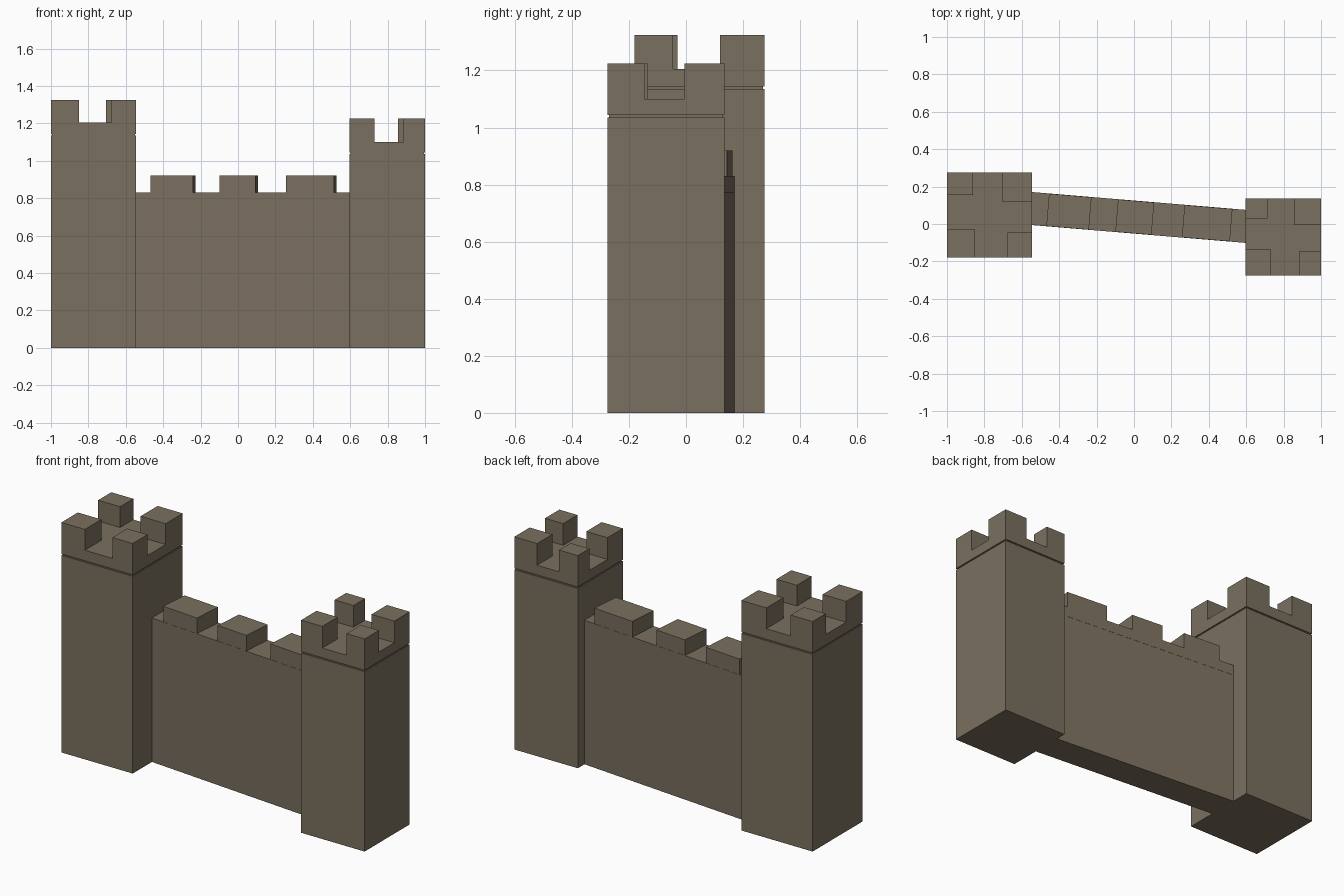
import bpy
import math
from mathutils import Matrix, Vector

default = bpy.data.objects.get("Cube")
if default:
    bpy.data.objects.remove(default, do_unlink=True)

stone = bpy.data.materials.new("brown_stone")
stone.use_nodes = True
STONE_COLOUR = (0.195, 0.16, 0.113, 1)
stone.diffuse_color = STONE_COLOUR
stone.node_tree.nodes["Principled BSDF"].inputs["Base Color"].default_value = STONE_COLOUR


def block(name, low, high, frame=Matrix()):
    """Box between two corners, placed in an optional frame."""
    low, high = Vector(low), Vector(high)
    bpy.ops.mesh.primitive_cube_add(size=1)
    obj = bpy.context.object
    obj.name = name
    size = Matrix.Diagonal((*(high - low), 1))
    obj.data.transform(Matrix.Translation((low + high) / 2) @ size)
    obj.matrix_world = frame
    obj.data.materials.append(stone)
    return obj


def tower(name, x0, x1, y0, y1, joint, deck, top, merlons):
    """Square tower: shaft, recessed joint, parapet slab and corner merlons."""
    groove, inset = 0.004, 0.006
    block(name + "_shaft", (x0, y0, 0), (x1, y1, joint - groove))
    block(name + "_joint", (x0 + inset, y0 + inset, joint - 0.02),
          (x1 - inset, y1 - inset, joint + 0.02))
    block(name + "_parapet", (x0, y0, joint + groove), (x1, y1, deck))
    for corner, (w, d) in merlons.items():
        mx = x0 if "right" in corner else x1 - w
        my = y0 if "front" in corner else y1 - d
        block(f"{name}_merlon_{corner}", (mx, my, deck), (mx + w, my + d, top))


# Towers, each merlon given as width and depth
tower("right_tower", -1, -0.545, -0.18, 0.275, 1.14, 1.205, 1.325, {
    "back_right": (0.14, 0.12), "back_left": (0.16, 0.155),
    "front_right": (0.15, 0.15), "front_left": (0.13, 0.135)})
tower("left_tower", 0.595, 1, -0.275, 0.135, 1.04, 1.10, 1.225, {
    "back_right": (0.12, 0.105), "back_left": (0.145, 0.14),
    "front_right": (0.135, 0.14), "front_left": (0.115, 0.13)})

# Curtain wall, slightly turned, with its ends buried in the towers
wall_frame = Matrix.Translation((0.025, 0.035, 0)) @ Matrix.Rotation(math.radians(-4.76), 4, "Z")
half = 0.087
block("wall", (-0.65, -half, 0), (0.65, half, 0.8), wall_frame)
block("wall_coping", (-0.65, -half - 0.001, 0.77), (0.65, half + 0.001, 0.83), wall_frame)

# Merlons along the wall
for i, (start, end) in enumerate([(-0.488, -0.26), (-0.118, 0.076), (0.239, 0.496)]):
    block(f"wall_merlon_{i + 1}", (start, -half, 0.83), (end, half, 0.92), wall_frame)
